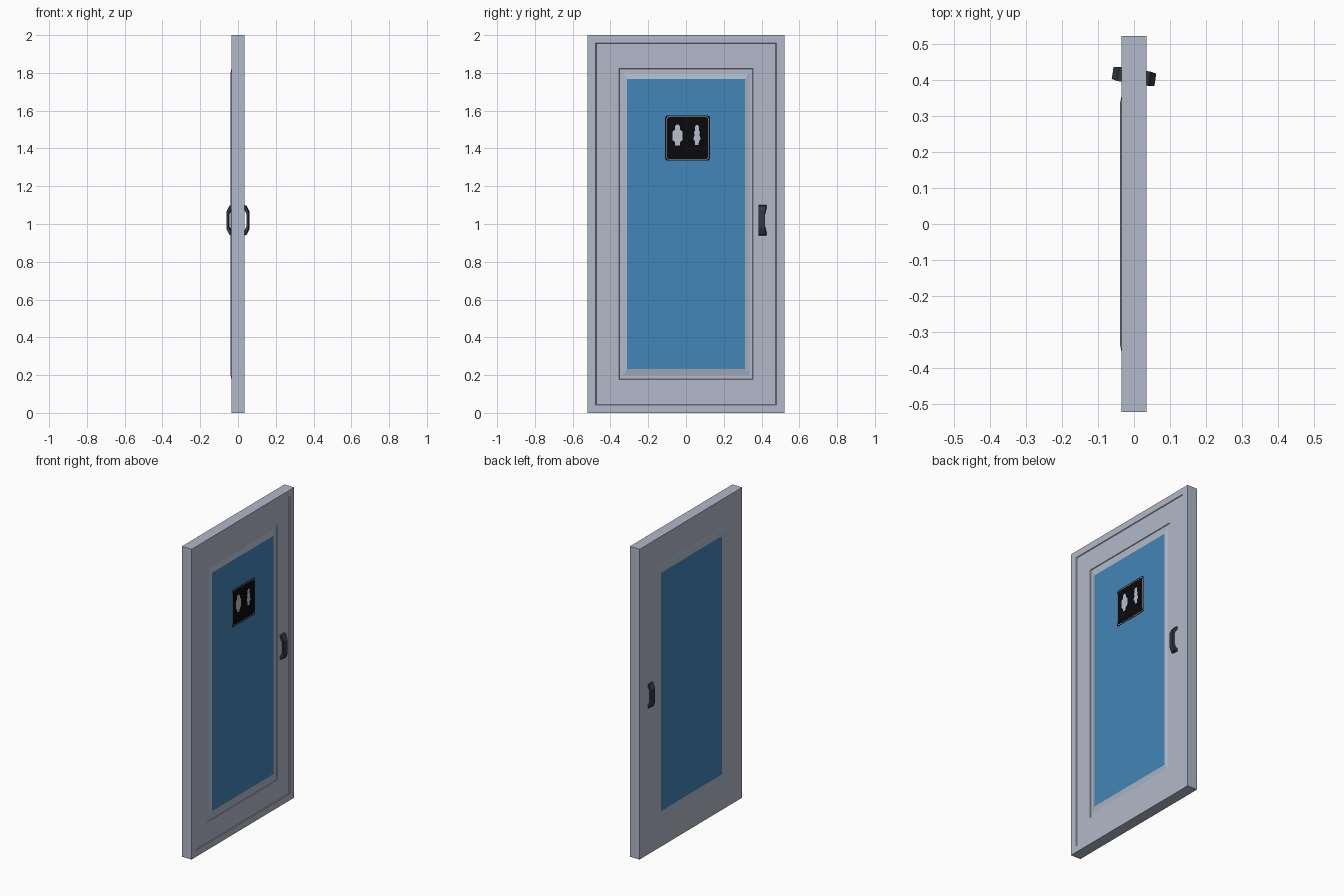
import bpy, bmesh, math
from mathutils import Matrix, Vector

if "Cube" in bpy.data.objects:
    bpy.data.objects.remove(bpy.data.objects["Cube"])


def material(name, rgb):
    m = bpy.data.materials.new(name)
    m.diffuse_color = (*rgb, 1)
    m.use_nodes = True
    m.node_tree.nodes["Principled BSDF"].inputs["Base Color"].default_value = m.diffuse_color
    return m


GREY = material("door_grey", (0.44, 0.485, 0.578))
BLUE = material("panel_blue", (0.055, 0.238, 0.479))
DARK = material("handle_slate", (0.032, 0.041, 0.055))
BLACK = material("sign_black", (0.003, 0.003, 0.004))
PALE = material("sign_pale_grey", (0.48, 0.52, 0.60))


def finish(name, bm, mats):
    bmesh.ops.recalc_face_normals(bm, faces=bm.faces[:])
    me = bpy.data.meshes.new(name)
    bm.to_mesh(me)
    bm.free()
    for m in mats:
        me.materials.append(m)
    ob = bpy.data.objects.new(name, me)
    bpy.context.collection.objects.link(ob)
    return ob


def bridge(bm, a, b):
    n = len(a)
    for i in range(n):
        j = (i + 1) % n
        bm.faces.new((a[i], a[j], b[j], b[i]))


def plate(name, pts, x0, x1, mat):
    """Extrude a y,z outline along x."""
    bm = bmesh.new()
    a = [bm.verts.new((x0, y, z)) for y, z in pts]
    b = [bm.verts.new((x1, y, z)) for y, z in pts]
    bm.faces.new(a)
    bm.faces.new(b)
    bridge(bm, a, b)
    return finish(name, bm, [mat])


def rounded(y0, y1, z0, z1, r, seg=4):
    pts = []
    corners = ((y1 - r, z1 - r), (y0 + r, z1 - r), (y0 + r, z0 + r), (y1 - r, z0 + r))
    for k, (cy, cz) in enumerate(corners):
        for i in range(seg + 1):
            t = (k + i / seg) * math.pi / 2
            pts.append((cy + r * math.cos(t), cz + r * math.sin(t)))
    return pts


# Door slab: nested rectangles (half width, half height, x) from the plain
# raised back panel, round the edges, to the moulded and recessed sign side
rings = [
    (0.312, 0.768, -0.039), (0.335, 0.80, -0.039), (0.355, 0.823, -0.035),
    (0.5225, 1.0, -0.035), (0.5225, 1.0, 0.035), (0.478, 0.958, 0.035),
    (0.475, 0.955, 0.031), (0.355, 0.823, 0.031), (0.353, 0.821, 0.027),
    (0.335, 0.800, 0.027), (0.312, 0.768, 0.034),
]
bm = bmesh.new()
loops = [[bm.verts.new((x, sy * hy, 1 + sz * hz))
          for sy, sz in ((-1, -1), (1, -1), (1, 1), (-1, 1))] for hy, hz, x in rings]
for a, b in zip(loops, loops[1:]):
    bridge(bm, a, b)
for lp in (loops[0], loops[-1]):
    bm.faces.new(lp).material_index = 1      # blue inner panels
finish("door_slab", bm, [GREY, BLUE])

# Restroom sign plate with a thin pale outline
FX = 0.0345
plate("sign_plate", rounded(-0.11, 0.126, 1.335, 1.575, 0.012), 0.033, FX, BLACK)
bm = bmesh.new()
lo = [bm.verts.new((FX + 0.0004, *p)) for p in rounded(-0.104, 0.120, 1.341, 1.569, 0.014)]
li = [bm.verts.new((FX + 0.0004, *p)) for p in rounded(-0.101, 0.117, 1.344, 1.566, 0.012)]
bridge(bm, lo, li)
for f in bmesh.ops.extrude_face_region(bm, geom=bm.faces[:])["geom"]:
    if isinstance(f, bmesh.types.BMVert):
        f.co.x -= 0.0008
finish("sign_outline", bm, [PALE])


# Two simple figures from half silhouettes (half width, z)
def figure(name, y, half):
    pts = [(y + w, z) for w, z in half] + [(y - w, z) for w, z in reversed(half)]
    plate(name, pts, FX - 0.0005, FX + 0.0005, PALE)


figure("sign_figure_wide", -0.045, [(0.006, 1.526), (0.013, 1.516), (0.013, 1.50),
       (0.027, 1.488), (0.027, 1.445), (0.013, 1.432), (0.012, 1.415)])
figure("sign_figure_slim", 0.058, [(0.005, 1.523), (0.012, 1.513), (0.010, 1.495),
       (0.016, 1.485), (0.012, 1.473), (0.020, 1.450), (0.010, 1.438), (0.009, 1.418)])

# Pull handles: bent bracket profile (x, z, half width), mirrored on both sides,
# turned slightly about the vertical axis
path_out = [(0.028, 0.938, 0.02), (0.044, 0.944, 0.02), (0.060, 0.975, 0.017)]
path_in = [(0.028, 0.958, 0.02), (0.036, 0.962, 0.02), (0.047, 0.985, 0.017)]
ZC = 1.02
path_out += [(x, 2 * ZC - z, w) for x, z, w in reversed(path_out)]
path_in += [(x, 2 * ZC - z, w) for x, z, w in reversed(path_in)]
turn = Matrix.Translation((0, 0.41, 0)) @ Matrix.Rotation(math.radians(-9), 4, 'Z')
for side, name in ((1, "handle_sign_side"), (-1, "handle_plain_side")):
    bm = bmesh.new()
    sections = []
    for (xo, zo, w), (xi, zi, _) in zip(path_out, path_in):
        cs = ((xo, -w, zo), (xo, w, zo), (xi, w, zi), (xi, -w, zi))
        sections.append([bm.verts.new(turn @ Vector((side * x, y, z))) for x, y, z in cs])
    for a, b in zip(sections, sections[1:]):
        bridge(bm, a, b)
    bm.faces.new(sections[0])
    bm.faces.new(sections[-1])
    finish(name, bm, [DARK])
